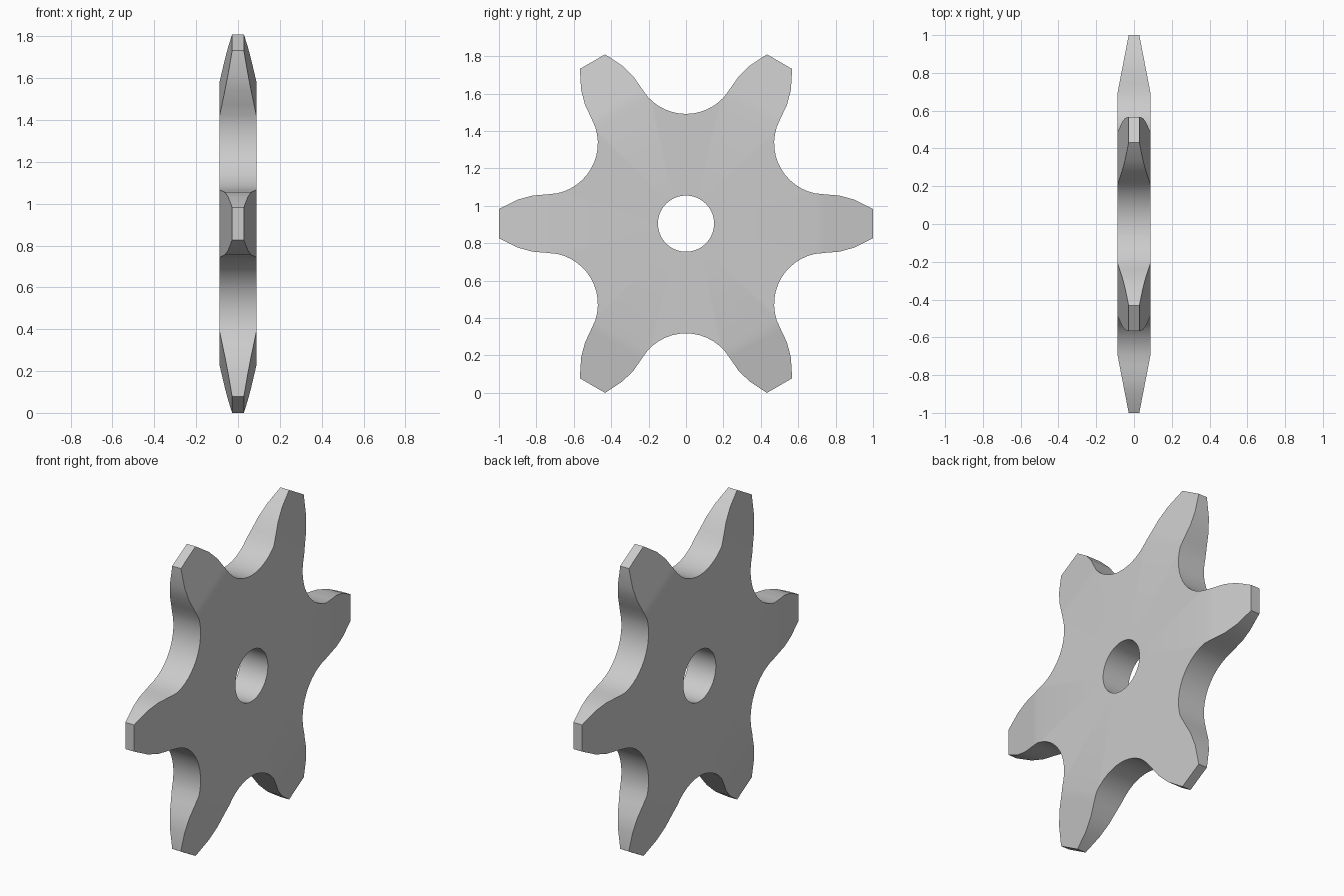
import bpy
import bmesh
from math import sin, cos, radians, pi
from mathutils import Vector

cube = bpy.data.objects.get("Cube")
if cube:
    bpy.data.objects.remove(cube)

TEETH = 6
HALF, TIP_HALF = 0.088, 0.028     # half thickness of the body and of the tips
BEVEL_START = 0.69                # where the teeth begin to thin
HOLE = 0.15
CENTRE_Z = 0.905

steel = bpy.data.materials.new("grey_steel")
steel.use_nodes = True
grey = (0.6, 0.6, 0.6, 1)
steel.diffuse_color = grey
steel.node_tree.nodes["Principled BSDF"].inputs["Base Color"].default_value = grey

# Half a tooth along its own axis: valley arc, then rounded flank to the tip
arc = [(0.746 + 0.275 * cos(radians(a)), 0.431 + 0.275 * sin(radians(a)))
       for a in range(210, 259, 8)]
flank = [(0.746, 0.156), (0.82, 0.15), (0.9, 0.128), (1.0, 0.078)]
half = arc + flank
tooth = [(u, -v) for u, v in half[1:]] + half[::-1]
root = len(arc) - 1               # points per tooth before the thinning part
tip_count = 2 * len(flank)
inner = 2 * len(arc) - 1          # body points per tooth

bm = bmesh.new()


def vert(side, thickness, u, v, turn):
    """Add a point given in a tooth's own axes, turned about the axle."""
    y = u * cos(turn) - v * sin(turn)
    z = u * sin(turn) + v * cos(turn)
    return bm.verts.new(Vector((side * thickness, y, z + CENTRE_Z)))


def cap(side):
    """One face of the wheel; returns its outline and hole loops."""
    outline, body, hole = [], [], []
    for t in range(TEETH):
        turn = t * 2 * pi / TEETH
        loop = []
        for u, v in tooth:
            f = max(0, (u - BEVEL_START) / (1 - BEVEL_START))
            loop.append(vert(side, HALF + (TIP_HALF - HALF) * f, u, v, turn))
        # sloping tooth face
        bm.faces.new(loop[root - 1:root + tip_count + 1])
        outline += loop
        body += loop[:root] + loop[root + tip_count:]
        for k in range(inner):
            a = (-0.5 + (k + 1) / inner) * 2 * pi / TEETH
            hole.append(vert(side, HALF, HOLE * cos(a), HOLE * sin(a), turn))
    join(body, hole)
    return outline, hole


def join(a, b):
    """Quads between two closed loops."""
    for i in range(len(a)):
        bm.faces.new((a[i - 1], a[i], b[i], b[i - 1]))


right_cap = cap(-1)
left_cap = cap(1)
# Rim and bore walls
for a, b in zip(right_cap, left_cap):
    join(a, b)
bmesh.ops.recalc_face_normals(bm, faces=bm.faces)

mesh = bpy.data.meshes.new("sprocket_wheel")
bm.to_mesh(mesh)
bm.free()
mesh.materials.append(steel)
wheel = bpy.data.objects.new("sprocket_wheel", mesh)
bpy.context.collection.objects.link(wheel)

bpy.ops.object.select_all(action='DESELECT')
wheel.select_set(True)
bpy.context.view_layer.objects.active = wheel
bpy.ops.object.shade_smooth_by_angle(angle=radians(30))
